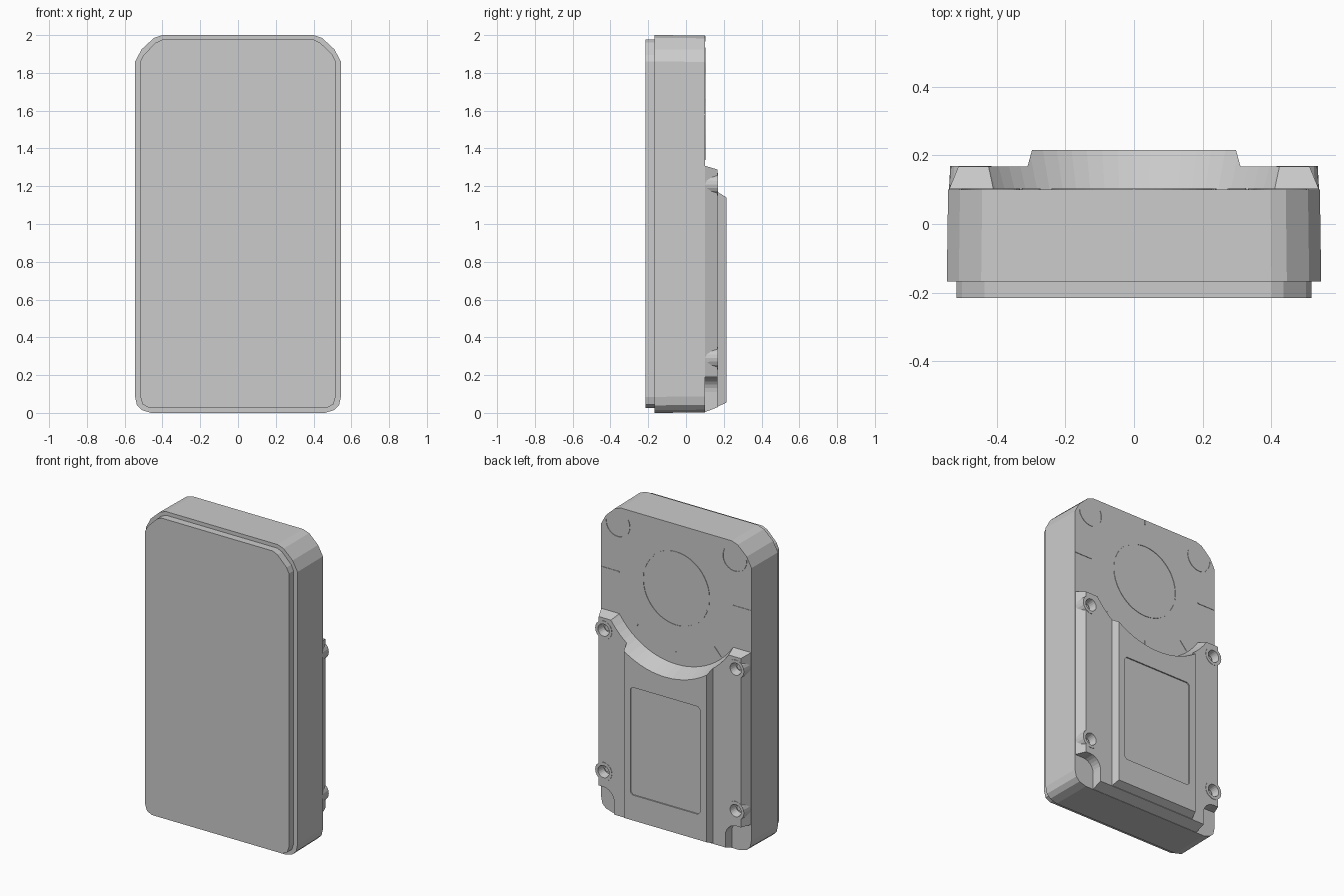
import bpy, bmesh
from math import sin, cos, radians, pi
from mathutils import Matrix

cube = bpy.data.objects.get("Cube")
if cube:
    bpy.data.objects.remove(cube, do_unlink=True)

grey = bpy.data.materials.new("light_grey")
grey.use_nodes = True
GREY = (0.6, 0.6, 0.6, 1)
grey.diffuse_color = GREY
grey.node_tree.nodes["Principled BSDF"].inputs["Base Color"].default_value = GREY


def finish(name, bm):
    bmesh.ops.recalc_face_normals(bm, faces=bm.faces)
    mesh = bpy.data.meshes.new(name)
    bm.to_mesh(mesh)
    bm.free()
    mesh.materials.append(grey)
    obj = bpy.data.objects.new(name, mesh)
    bpy.context.collection.objects.link(obj)
    return obj


def add_loft(bm, front, y0, back, y1):
    """Solid between two (x, z) outlines at depths y0 and y1."""
    a = [bm.verts.new((x, y0, z)) for x, z in front]
    b = [bm.verts.new((x, y1, z)) for x, z in back]
    bm.faces.new(a)
    bm.faces.new(b[::-1])
    for i in range(len(a)):
        j = (i + 1) % len(a)
        bm.faces.new((a[i], b[i], b[j], a[j]))


def loft(name, front, y0, back, y1):
    bm = bmesh.new()
    add_loft(bm, front, y0, back, y1)
    return finish(name, bm)


def mirrored(half):
    return half + [(-x, z) for x, z in reversed(half)]


def circle(cx, cz, r, n=32, start=0, sweep=360):
    count = n if sweep == 360 else n + 1
    return [(cx + r * cos(radians(start + sweep * i / n)),
             cz + r * sin(radians(start + sweep * i / n))) for i in range(count)]


def cut(obj, cutter):
    mod = obj.modifiers.new("cut", 'BOOLEAN')
    mod.operation = 'DIFFERENCE'
    mod.solver = 'EXACT'
    mod.object = cutter
    cutter.hide_render = True
    cutter.hide_set(True)


# Main case: clipped upper corners, rounded lower corners
case = mirrored([(0.46, 0), (0.51, 0.015), (0.535, 0.04), (0.545, 0.085),
                 (0.545, 1.86), (0.51, 1.925), (0.445, 1.985), (0.40, 2.0)])
taper = [(x * 0.993, 1 + (z - 1) * 0.998) for x, z in case]
loft("case", case, -0.167, taper, 0.10)

# Slightly smaller front plate
plate = mirrored([(0.47, 0.027), (0.505, 0.045), (0.517, 0.085), (0.517, 1.86),
                  (0.50, 1.895), (0.435, 1.96), (0.40, 1.976)])
loft("front_plate", plate, -0.215, plate, -0.16)

# Back slab with notched lower corners and sloping edges
base = [(0.40, 0.002), (0.40, 0.10)]
base += circle(0.48, 0.11, 0.08, 6, 180, -90) + [(0.541, 0.19), (0.541, 1.31)]
base = mirrored(base)


def slope(x, z):
    if abs(x) > 0.5:
        x *= 0.945
    return x, 0.03 if z < 0.01 else z - 0.022 if z > 1 else z


slab = loft("back_slab", base, 0.095, [slope(*p) for p in base], 0.167)

# Raised middle panel
raised = loft("raised_panel", mirrored([(0.312, 0.03), (0.312, 1.4)]), 0.16,
              mirrored([(0.297, 0.055), (0.297, 1.4)]), 0.215)

# Round sloping dish cut into slab and panel
DISH_Z = 1.58
dish = loft("dish_cutter", circle(0, DISH_Z, 0.488, 72), 0.09,
            circle(0, DISH_Z, 0.56, 72), 0.30)
cut(slab, dish)
cut(raised, dish)

# Shallow label recess
label = mirrored([(0.235, 0.22), (0.25, 0.235), (0.25, 0.905), (0.235, 0.92)])
cut(raised, loft("label_cutter", label, 0.207, label, 0.25))

# Screw bosses with sunken holes
boss_bm, hole_bm, screw_bm = bmesh.new(), bmesh.new(), bmesh.new()
for x in (-0.475, 0.475):
    for z in (0.29, 1.21):
        ring = circle(x, z, 0.064, 20)
        add_loft(boss_bm, ring, 0.095, circle(x, z, 0.06, 20), 0.169)
        add_loft(hole_bm, circle(x, z, 0.03, 20), 0.12, circle(x, z, 0.042, 20), 0.18)
        add_loft(screw_bm, circle(x, z, 0.02, 6), 0.11, circle(x, z, 0.02, 6), 0.13)
bosses = finish("screw_bosses", boss_bm)
holes = finish("hole_cutter", hole_bm)
finish("screw_heads", screw_bm)
cut(bosses, holes)
cut(slab, holes)

# Thin raised lines on the back: ring, corner arcs and tick marks
marks = bmesh.new()
LINE = 0.003


def arc(cx, cz, r, start, sweep):
    band = circle(cx, cz, r + LINE, 24, start, sweep)
    band += circle(cx, cz, r - LINE, 24, start, sweep)[::-1]
    add_loft(marks, band, 0.098, band, 0.103)


def tick(angle, r0, r1):
    c, s = cos(radians(angle)), sin(radians(angle))
    quad = [(r * c - w * s, DISH_Z + r * s + w * c)
            for r, w in ((r0, -LINE), (r1, -LINE), (r1, LINE), (r0, LINE))]
    add_loft(marks, quad, 0.098, quad, 0.103)


arc(0, DISH_Z, 0.238, 20, 170)
arc(0, DISH_Z, 0.238, 200, 170)
arc(0.42, 1.89, 0.085, 150, 215)
arc(-0.42, 1.89, 0.085, 30, -215)
for angle, r0, r1 in ((0, 0.41, 0.538), (180, 0.41, 0.538), (90, 0.385, 0.415),
                      (270, 0.41, 0.485), (228, 0.41, 0.485), (312, 0.41, 0.485)):
    tick(angle, r0, r1)
finish("back_lines", marks)
